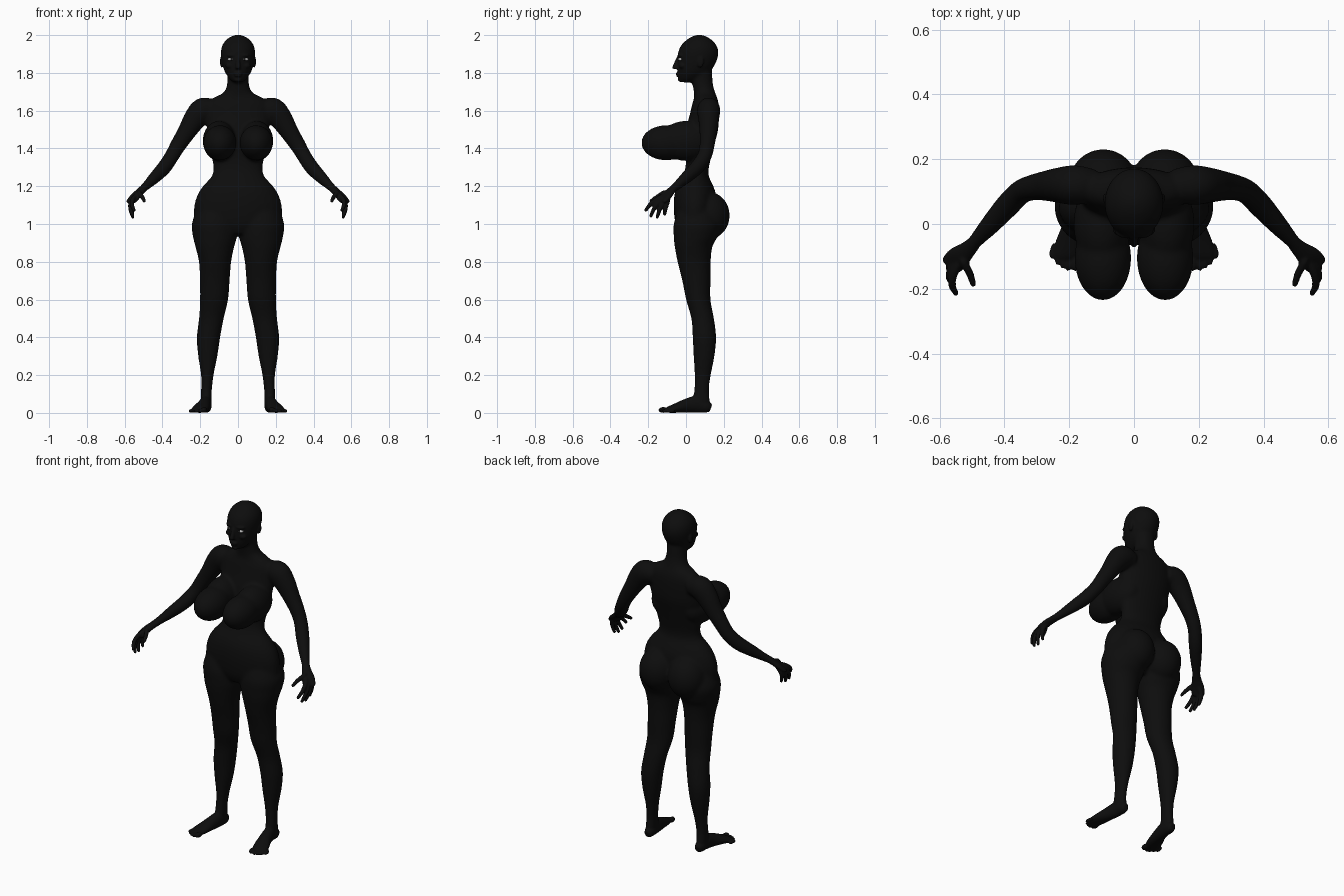
import bpy, bmesh, math
from mathutils import Vector, Matrix

SEG = 28


def spline(keys, steps=5):
    """Catmull-Rom through key tuples of any length."""
    out = []
    n = len(keys)
    for i in range(n - 1):
        p = [keys[max(0, min(n - 1, i + k))] for k in (-1, 0, 1, 2)]
        for s in range(steps):
            t = s / steps
            out.append([0.5 * (2 * b + (c - a) * t + (2 * a - 5 * b + 4 * c - d) * t * t
                        + (3 * b - a - 3 * c + d) * t ** 3) for a, b, c, d in zip(*p)])
    out.append(list(keys[-1]))
    return out


def loft(bm, keys, flat=False):
    """Closed tube through (x, y, z, radius_side, radius_up); flat = horizontal rings."""
    pts = spline(keys)
    rings = []
    for i, (x, y, z, ra, rb) in enumerate(pts):
        side, up = Vector((1, 0, 0)), Vector((0, 1, 0))
        if not flat:
            a, b = pts[max(0, i - 1)], pts[min(len(pts) - 1, i + 1)]
            t = (Vector(b[:3]) - Vector(a[:3])).normalized()
            side = t.cross(Vector((0, 0, 1))).normalized()
            up = side.cross(t)
        rings.append([bm.verts.new(Vector((x, y, z)) + side * ra * math.cos(q) + up * rb * math.sin(q))
                      for q in (2 * math.pi * k / SEG for k in range(SEG))])
    for r, s in zip(rings, rings[1:]):
        for k in range(SEG):
            j = (k + 1) % SEG
            bm.faces.new((r[k], r[j], s[j], s[k]))
    bm.faces.new(rings[0])
    bm.faces.new(rings[-1])


def ball(bm, c, r, rot=0):
    m = Matrix.Translation(c) @ Matrix.Rotation(rot, 4, 'Z') @ Matrix.Diagonal((*r, 1))
    bmesh.ops.create_uvsphere(bm, u_segments=24, v_segments=16, radius=1, matrix=m)


def slab(z, front, back, half, x=0):
    return (x, (front + back) / 2, z, half, (back - front) / 2)


def mirror(bm):
    geo = bmesh.ops.duplicate(bm, geom=bm.verts[:] + bm.edges[:] + bm.faces[:])['geom']
    for v in geo:
        if isinstance(v, bmesh.types.BMVert):
            v.co.x *= -1


def finish(bm, name, color):
    bmesh.ops.recalc_face_normals(bm, faces=bm.faces[:])
    for f in bm.faces:
        f.smooth = True
    me = bpy.data.meshes.new(name)
    bm.to_mesh(me)
    ob = bpy.data.objects.new(name, me)
    bpy.context.collection.objects.link(ob)
    mat = bpy.data.materials.new(name)
    mat.diffuse_color = (*color, 1)
    me.materials.append(mat)
    return ob


def fuse(ob, voxel, smooth):
    m = ob.modifiers.new("fuse", 'REMESH')
    m.mode, m.voxel_size, m.use_smooth_shade = 'VOXEL', voxel, True
    s = ob.modifiers.new("soften", 'SMOOTH')
    s.factor, s.iterations = 0.5, smooth


BLACK = (0.004, 0.004, 0.004)

# mirrored body masses: leg, arm, chest, hip
bm = bmesh.new()
leg = [(1.08, .02, .215, -.04, .15), (1.0, .004, .245, -.065, .18), (.93, .006, .238, -.065, .165),
       (.88, .02, .226, -.06, .14), (.8, .036, .207, -.045, .131), (.7, .044, .202, -.02, .13),
       (.6, .052, .201, 0, .13), (.5, .075, .207, .028, .148), (.4, .094, .218, .035, .16),
       (.3, .109, .211, .04, .151), (.2, .129, .196, .045, .132), (.12, .138, .196, .043, .122),
       (.06, .14, .198, .03, .128), (.01, .145, .195, .03, .13)]
loft(bm, [slab(z, f, b, (xo - xi) / 2, (xo + xi) / 2) for z, xi, xo, f, b in leg], True)
loft(bm, [(.12, .12, 1.60, .05, .05), (.18, .12, 1.603, .062, .068), (.225, .12, 1.56, .056, .062),
          (.27, .118, 1.49, .047, .05), (.315, .112, 1.42, .04, .043), (.35, .098, 1.36, .038, .039),
          (.39, .058, 1.30, .038, .039), (.44, .002, 1.247, .032, .033), (.485, -.048, 1.203, .024, .024),
          (.51, -.075, 1.18, .022, .021)])
ball(bm, (.096, -.105, 1.43), (.088, .132, .093))
ball(bm, (.1, .0, 1.44), (.087, .14, .106))
ball(bm, (.095, .12, 1.045), (.108, .112, .125))
mirror(bm)

# torso and neck
loft(bm, [slab(*r) for r in [
    (.945, -.03, .10, .05), (1.0, -.055, .14, .215), (1.08, -.065, .16, .233), (1.15, -.062, .16, .217),
    (1.2, -.048, .145, .186), (1.25, -.02, .122, .142), (1.29, -.005, .12, .13), (1.34, .0, .13, .137),
    (1.42, -.005, .15, .152), (1.5, .0, .17, .165), (1.58, .02, .175, .17), (1.635, .033, .173, .165),
    (1.668, .043, .165, .13), (1.695, .042, .155, .078), (1.74, .035, .143, .058), (1.81, .03, .138, .057)]], True)
# head
loft(bm, [slab(*r) for r in [
    (1.75, -.03, .03, .022), (1.762, -.038, .06, .04), (1.785, -.043, .10, .058), (1.81, -.045, .13, .072),
    (1.85, -.046, .157, .084), (1.9, -.044, .172, .091), (1.94, -.03, .165, .086), (1.97, -.003, .142, .068),
    (1.992, .03, .11, .04), (2.002, .06, .08, .01)]], True)
base = finish(bm, "body_base", BLACK)
fuse(base, .008, 10)
base.hide_render = True

# fine mirrored details: hand, foot, ear, brow, cheek
bm = bmesh.new()
loft(bm, [(.495, -.06, 1.193, .022, .02), (.515, -.08, 1.175, .027, .018), (.54, -.102, 1.15, .036, .017),
          (.56, -.122, 1.125, .036, .014), (.566, -.13, 1.115, .03, .01)])
fingers = [((.556, -.152, 1.132), (.562, -.188, 1.105), (.55, -.213, 1.073)),
           ((.564, -.137, 1.123), (.569, -.167, 1.085), (.557, -.186, 1.043)),
           ((.566, -.118, 1.117), (.569, -.139, 1.077), (.557, -.152, 1.038)),
           ((.562, -.098, 1.117), (.565, -.108, 1.083), (.557, -.113, 1.052))]
for f in fingers + [((.525, -.118, 1.165), (.506, -.155, 1.142), (.497, -.186, 1.122))]:
    start = Vector((.525, -.09, 1.165)).lerp(Vector(f[0]), .4)
    loft(bm, [(*start, .012, .012), (*f[0], .0125, .0125), (*f[1], .0115, .0115), (*f[2], .009, .009)])
    ball(bm, f[2], (.009, .009, .009))
loft(bm, [(.168, .132, .025, .016, .02), (.168, .11, .032, .027, .032), (.17, .06, .045, .031, .045),
          (.18, .005, .038, .035, .038), (.195, -.05, .026, .043, .026), (.207, -.09, .017, .043, .017),
          (.209, -.105, .012, .036, .012)])
for i in range(5):
    r = .0155 if i == 0 else .0115 - .0005 * i
    tip = (.182 + .017 * i + (.004 if i else 0), -.132 + .003 * i * i - .003 * i, r)
    ball(bm, (tip[0] - .003, tip[1] + .012, r), (r, .026, r), .15)
ball(bm, (.085, .075, 1.86), (.01, .02, .032), -.25)
ball(bm, (.036, -.03, 1.893), (.027, .013, .007), .35)
ball(bm, (.045, -.02, 1.838), (.022, .017, .016), .4)
mirror(bm)
# nose, lips, chin
loft(bm, [(0, -.037, 1.89, .009, .008), (0, -.05, 1.86, .01, .01), (0, -.058, 1.832, .014, .013),
          (0, -.05, 1.82, .014, .01)], True)
ball(bm, (0, -.063, 1.828), (.01, .01, .009))
ball(bm, (0, -.046, 1.797), (.024, .009, .006))
ball(bm, (0, -.044, 1.785), (.021, .009, .006))
ball(bm, (0, -.03, 1.764), (.02, .013, .012))

# fuse everything into one skin
bm.from_object(base, bpy.context.evaluated_depsgraph_get())
skin = finish(bm, "body", BLACK)
fuse(skin, .005, 3)
bpy.data.objects.remove(base)

# eyes
for name, dy, size, color in (("eyes", 0, (.016, .012, .008), (.8, .8, .8)),
                              ("irises", -.0085, (.006, .005, .0065), (.02, .02, .02))):
    bm = bmesh.new()
    ball(bm, (.039 - dy * -.3, -.028 + dy, 1.872), size, .4)
    mirror(bm)
    finish(bm, name, color)
